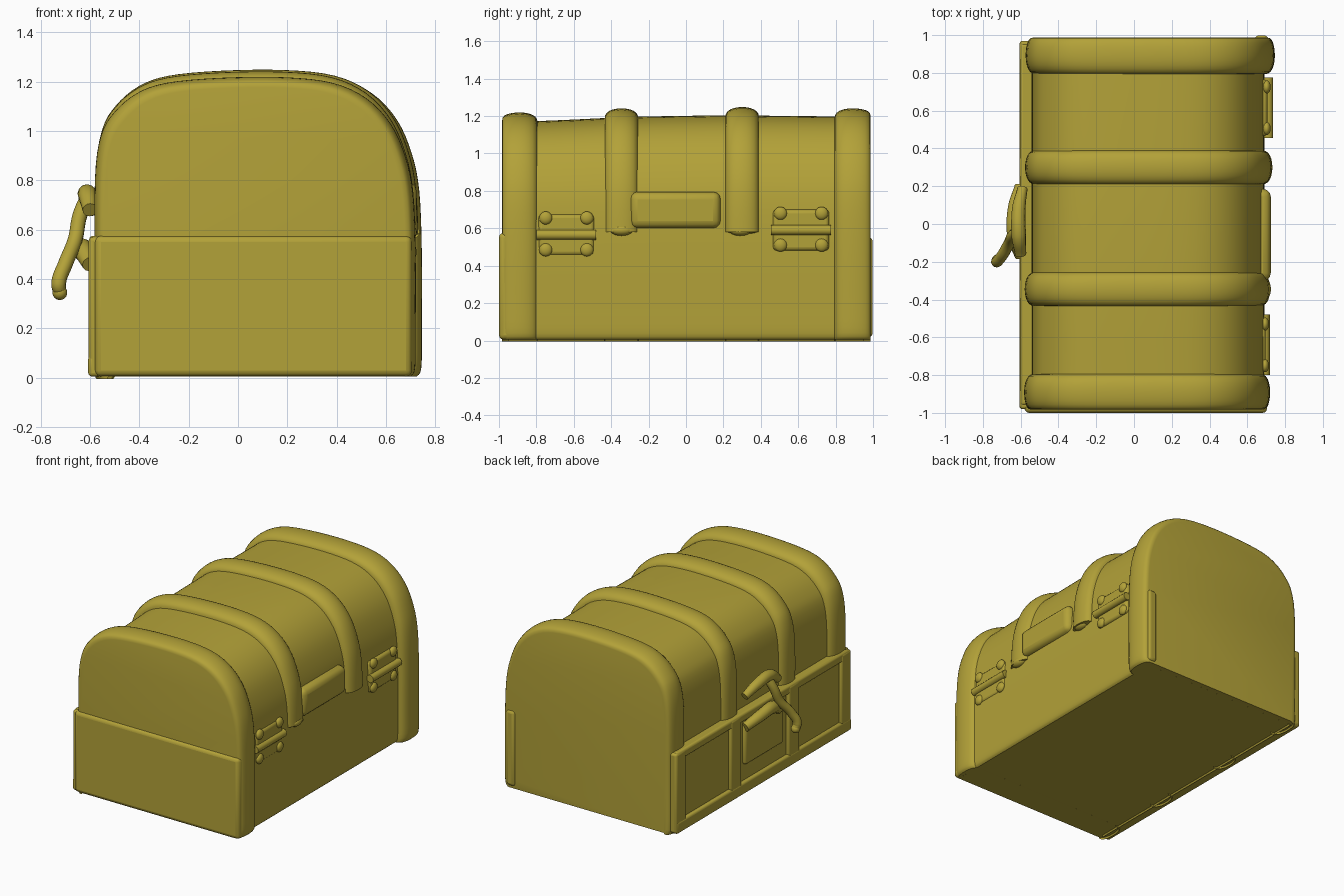
import bpy, bmesh, math
from mathutils import Vector

if "Cube" in bpy.data.objects:
    bpy.data.objects.remove(bpy.data.objects["Cube"])

mat = bpy.data.materials.new("olive_gold")
mat.diffuse_color = (0.45, 0.36, 0.04, 1)
mat.use_nodes = True
mat.node_tree.nodes["Principled BSDF"].inputs["Base Color"].default_value = mat.diffuse_color

# Arch cross-section control points (x, z), left foot over the top to right foot
ARCH = [(-0.565, 0.005), (-0.58, 0.03), (-0.58, 0.4), (-0.58, 0.8), (-0.555, 0.98),
        (-0.5, 1.075), (-0.41, 1.15), (-0.29, 1.192), (-0.08, 1.212), (0.18, 1.215),
        (0.38, 1.193), (0.52, 1.13), (0.62, 1.025), (0.68, 0.89), (0.71, 0.74),
        (0.72, 0.5), (0.72, 0.2), (0.718, 0.04), (0.70, 0.005)]


def arch(xl, xr, top, right_end=0.0):
    """Smooth arch fitted between xl and xr with height top."""
    pts = [Vector(p) for p in ARCH]
    ext = [pts[0]] + pts + [pts[-1]]
    out = []
    for i in range(1, len(ext) - 2):
        a, b, c, d = ext[i - 1:i + 3]
        for k in range(4):
            t = k / 4
            out.append(0.5 * (2 * b + (c - a) * t + (2 * a - 5 * b + 4 * c - d) * t * t
                              + (3 * b - a - 3 * c + d) * t ** 3))
    out.append(pts[-1])
    ring = []
    for p in out:
        z = p.y * top / 1.215
        if p.x > 0.3:
            z = max(z, right_end)
        ring.append((xl + (p.x + 0.58) / 1.3 * (xr - xl), z))
    return ring


def finish(ob, angle=40):
    ob.data.materials.append(mat)
    bpy.ops.object.select_all(action='DESELECT')
    ob.select_set(True)
    bpy.context.view_layer.objects.active = ob
    bpy.ops.object.shade_smooth_by_angle(angle=math.radians(angle))
    return ob


def loft(name, stations):
    """Skin a row of (y, ring) sections and cap both ends."""
    bm = bmesh.new()
    rows = [[bm.verts.new((x, y, z)) for x, z in ring] for y, ring in stations]
    n = len(rows[0])
    for a, b in zip(rows, rows[1:]):
        for i in range(n):
            bm.faces.new((a[i], a[(i + 1) % n], b[(i + 1) % n], b[i]))
    bm.faces.new(rows[0])
    bm.faces.new(rows[-1])
    bmesh.ops.remove_doubles(bm, verts=bm.verts, dist=1e-5)
    bmesh.ops.recalc_face_normals(bm, faces=bm.faces)
    me = bpy.data.meshes.new(name)
    bm.to_mesh(me)
    bm.free()
    ob = bpy.data.objects.new(name, me)
    bpy.context.collection.objects.link(ob)
    return finish(ob)


def box(name, x, y, z, bevel=0.015):
    bpy.ops.mesh.primitive_cube_add(size=1)
    ob = bpy.context.object
    ob.name = name
    for v in ob.data.vertices:
        v.co = [(lo + hi) / 2 + c * (hi - lo) for c, (lo, hi) in zip(v.co, (x, y, z))]
    m = ob.modifiers.new("round", 'BEVEL')
    m.width, m.segments = bevel, 3
    return finish(ob)


def tube(name, pts, depth=0.03):
    """Round rod through (x, y, z, radius factor) points."""
    cu = bpy.data.curves.new(name, 'CURVE')
    cu.dimensions = '3D'
    cu.bevel_depth, cu.bevel_resolution, cu.use_fill_caps = depth, 4, True
    sp = cu.splines.new('BEZIER')
    sp.bezier_points.add(len(pts) - 1)
    for bp, p in zip(sp.bezier_points, pts):
        bp.co, bp.radius = p[:3], p[3]
        bp.handle_left_type = bp.handle_right_type = 'AUTO'
    ob = bpy.data.objects.new(name, cu)
    bpy.context.collection.objects.link(ob)
    bpy.ops.object.select_all(action='DESELECT')
    ob.select_set(True)
    bpy.context.view_layer.objects.active = ob
    bpy.ops.object.convert(target='MESH')
    return finish(bpy.context.object)


def knob(name, loc, scale):
    bpy.ops.mesh.primitive_uv_sphere_add(segments=20, ring_count=12, radius=1, location=loc)
    ob = bpy.context.object
    ob.name, ob.scale = name, scale
    return finish(ob)


# Chest body with arched lid
loft("chest_body", [(y, arch(-0.54, 0.69, t)) for y, t in
                    ((-0.95, 1.165), (-0.6, 1.18), (-0.3, 1.195), (0.2, 1.203), (0.95, 1.195))])


# Rounded straps: the two end ones have rounded outer rims, the middle ones stop at the hinge line
def strap(name, yc, half, xl, xr, top, right_end=0.0, end=0):
    rows = []
    for k in range(13):
        a = math.pi * k / 12
        d = 0.06 * (1 - math.sin(a) ** 0.7)
        if end and -math.cos(a) * end > 0:
            d *= 0.7
        rows.append((yc - half * math.cos(a), arch(xl + d, xr - d, top - d, right_end)))
    return loft(name, rows)


strap("front_end_strap", -0.888, 0.095, -0.58, 0.72, 1.218, end=-1)
strap("middle_strap_front", -0.345, 0.09, -0.577, 0.72, 1.24, 0.58)
strap("middle_strap_back", 0.30, 0.09, -0.575, 0.732, 1.247, 0.58)
strap("back_end_strap", 0.89, 0.097, -0.572, 0.745, 1.24, end=1)

# Strap tips above the hinge line
for y in (-0.345, 0.29):
    knob("strap_tip", (0.69, y, 0.59), (0.035, 0.06, 0.03))

# Front end: slightly raised lower panel
box("front_lower_panel", (-0.58, 0.705), (-1.0, -0.9), (0.005, 0.575), 0.025)
# Back end: small corner strip
box("back_corner_strip", (0.64, 0.71), (0.93, 0.998), (0.02, 0.55), 0.02)

# Left side: lower wall with raised frame
box("left_lower_wall", (-0.582, -0.45), (-0.975, 0.965), (0.005, 0.57))
box("left_bottom_rail", (-0.607, -0.5), (-0.98, 0.965), (0.005, 0.09))
box("left_top_rail", (-0.603, -0.5), (-0.96, 0.955), (0.515, 0.575))
for y, w in ((-0.925, 0.055), (-0.345, 0.06), (0.30, 0.06), (0.915, 0.055)):
    box("left_frame_post", (-0.605, -0.5), (y - w, y + w), (0.01, 0.57))

# Clasp: upper plate, lower catch and hanging hook
box("clasp_plate", (-0.605, -0.5), (-0.23, 0.2), (0.2, 0.5), 0.02)
tube("clasp_top", [(-0.59, 0.19, 0.68, 0.9), (-0.61, 0.08, 0.73, 1.2),
                   (-0.61, -0.06, 0.74, 1.3), (-0.6, -0.16, 0.68, 1.0)])
tube("clasp_catch", [(-0.6, 0.2, 0.47, 0.9), (-0.63, 0.08, 0.51, 1.1),
                     (-0.63, -0.06, 0.52, 1.2), (-0.6, -0.17, 0.46, 0.9)], 0.035)
tube("clasp_hook", [(-0.6, -0.03, 0.75, 1.0), (-0.64, -0.06, 0.66, 1.0),
                    (-0.66, -0.1, 0.56, 1.0), (-0.70, -0.17, 0.46, 1.0),
                    (-0.727, -0.2, 0.38, 1.0), (-0.722, -0.19, 0.35, 0.9)])
knob("clasp_hook_tip", (-0.722, -0.19, 0.345), (0.03, 0.03, 0.03))

# Right side: rounded centre plate and two hinges with rivets
box("right_centre_plate", (0.6, 0.724), (-0.3, 0.185), (0.6, 0.795), 0.04)
for y, z, x in ((-0.64, 0.565, 0.0), (0.615, 0.59, 0.018)):
    tube("hinge_barrel", [(0.692 + x, y - 0.16, z, 1), (0.692 + x, y, z, 1),
                          (0.692 + x, y + 0.16, z, 1)], 0.027)
    box("hinge_leaf", (0.6, 0.697 + x / 2), (y - 0.15, y + 0.15), (z - 0.11, z + 0.11), 0.02)
    for dy in (-0.11, 0.11):
        for dz in (-0.08, 0.09):
            knob("hinge_rivet", (0.693 + x / 2, y + dy, z + dz), (0.022, 0.035, 0.035))
